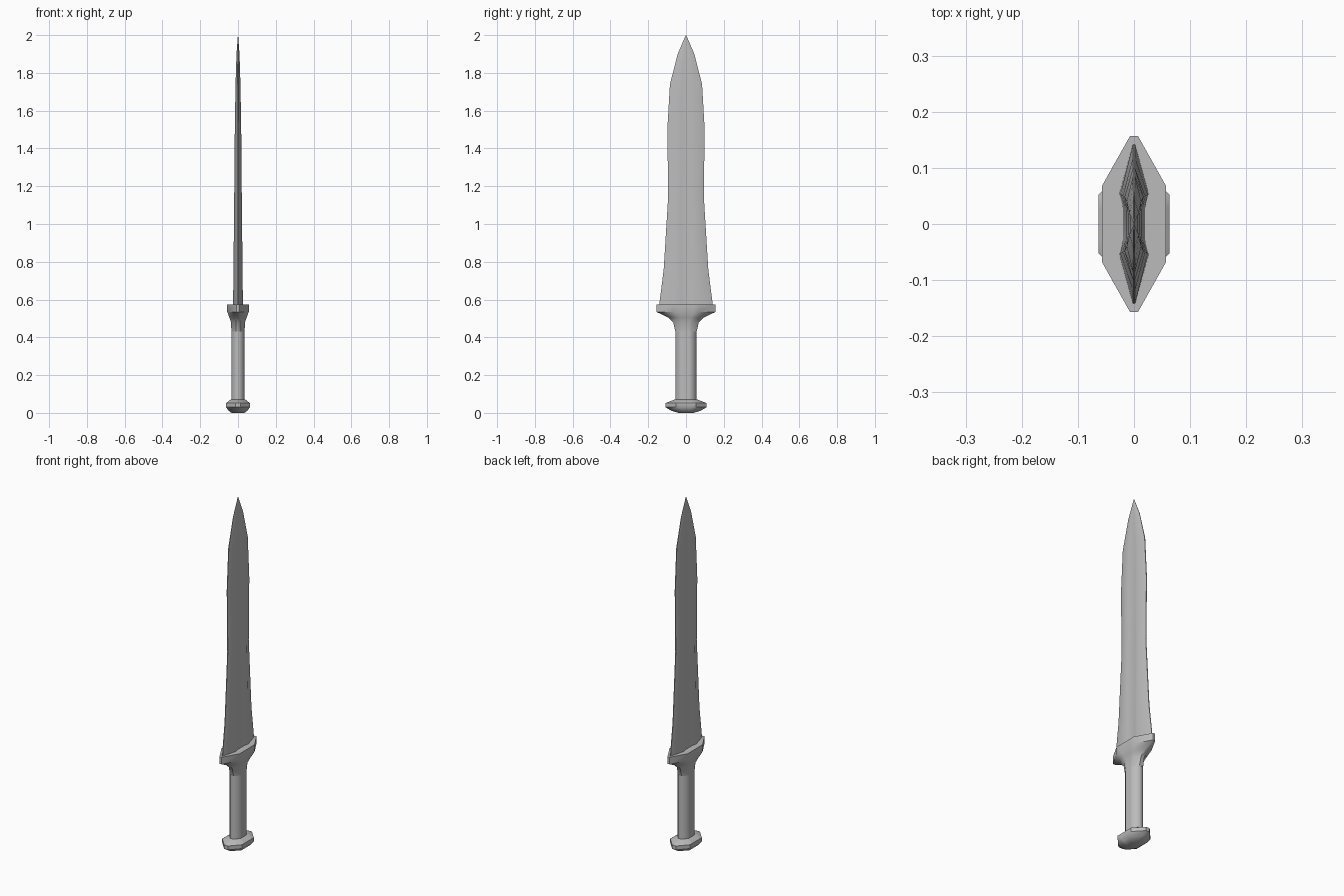
import bpy, bmesh, math

if "Cube" in bpy.data.objects:
    bpy.data.objects.remove(bpy.data.objects["Cube"], do_unlink=True)

metal = bpy.data.materials.new("plain_grey")
metal.use_nodes = True
GREY = (0.5, 0.5, 0.5, 1)
metal.diffuse_color = GREY
metal.node_tree.nodes["Principled BSDF"].inputs["Base Color"].default_value = GREY


def section(thick, flat, wide, edge, groove):
    """Symmetric outline: pointed ends along y, flat or grooved sides along x."""
    half = [(edge, -wide), (thick, -flat), (thick - groove, -flat * 0.55)]
    side = half + [(x, -y) for x, y in reversed(half)]
    return side + [(-x, -y) for x, y in side]


def loft(name, stations, angle=40):
    """Skin stations of (z, thick, flat, wide, edge, groove)."""
    bm = bmesh.new()
    rings = [[bm.verts.new((x, y, z)) for x, y in section(*dims)]
             for z, *dims in stations]
    n = len(rings[0])
    for a, b in zip(rings, rings[1:]):
        for i in range(n):
            j = (i + 1) % n
            bm.faces.new((a[i], a[j], b[j], b[i]))
    bm.faces.new(rings[0][::-1])
    bm.faces.new(rings[-1])
    bmesh.ops.remove_doubles(bm, verts=bm.verts, dist=0.0001)
    bmesh.ops.recalc_face_normals(bm, faces=bm.faces)
    mesh = bpy.data.meshes.new(name)
    bm.to_mesh(mesh)
    bm.free()
    mesh.materials.append(metal)
    obj = bpy.data.objects.new(name, mesh)
    bpy.context.collection.objects.link(obj)
    bpy.ops.object.select_all(action="DESELECT")
    obj.select_set(True)
    bpy.context.view_layer.objects.active = obj
    bpy.ops.object.shade_smooth_by_angle(angle=math.radians(angle))
    return obj


# Leaf-shaped blade with a shallow groove on each face
loft("blade", [
    (0.57, 0.026, 0.055, 0.142, 0.002, 0.006),
    (0.76, 0.024, 0.053, 0.118, 0.002, 0.006),
    (1.15, 0.020, 0.050, 0.094, 0.002, 0.005),
    (1.50, 0.017, 0.048, 0.099, 0.002, 0.004),
    (1.74, 0.013, 0.040, 0.085, 0.002, 0.002),
    (1.90, 0.008, 0.020, 0.044, 0.001, 0.001),
    (2.00, 0.0005, 0.0005, 0.001, 0.0003, 0),
])

# Flared hexagonal guard
loft("guard", [
    (0.43, 0.035, 0.026, 0.056, 0.012, 0),
    (0.48, 0.037, 0.032, 0.068, 0.010, 0),
    (0.505, 0.046, 0.045, 0.095, 0.009, 0),
    (0.535, 0.057, 0.068, 0.157, 0.007, 0),
    (0.575, 0.057, 0.068, 0.157, 0.007, 0),
])

# Straight grip
loft("grip", [(z, 0.035, 0.026, 0.055, 0.012, 0) for z in (0.05, 0.44)], 60)

# Pommel with a tapered underside
loft("pommel", [
    (0.0, 0.034, 0.020, 0.040, 0.010, 0),
    (0.012, 0.050, 0.040, 0.080, 0.012, 0),
    (0.03, 0.063, 0.052, 0.108, 0.012, 0),
    (0.052, 0.063, 0.052, 0.108, 0.012, 0),
    (0.07, 0.040, 0.035, 0.062, 0.012, 0),
])
